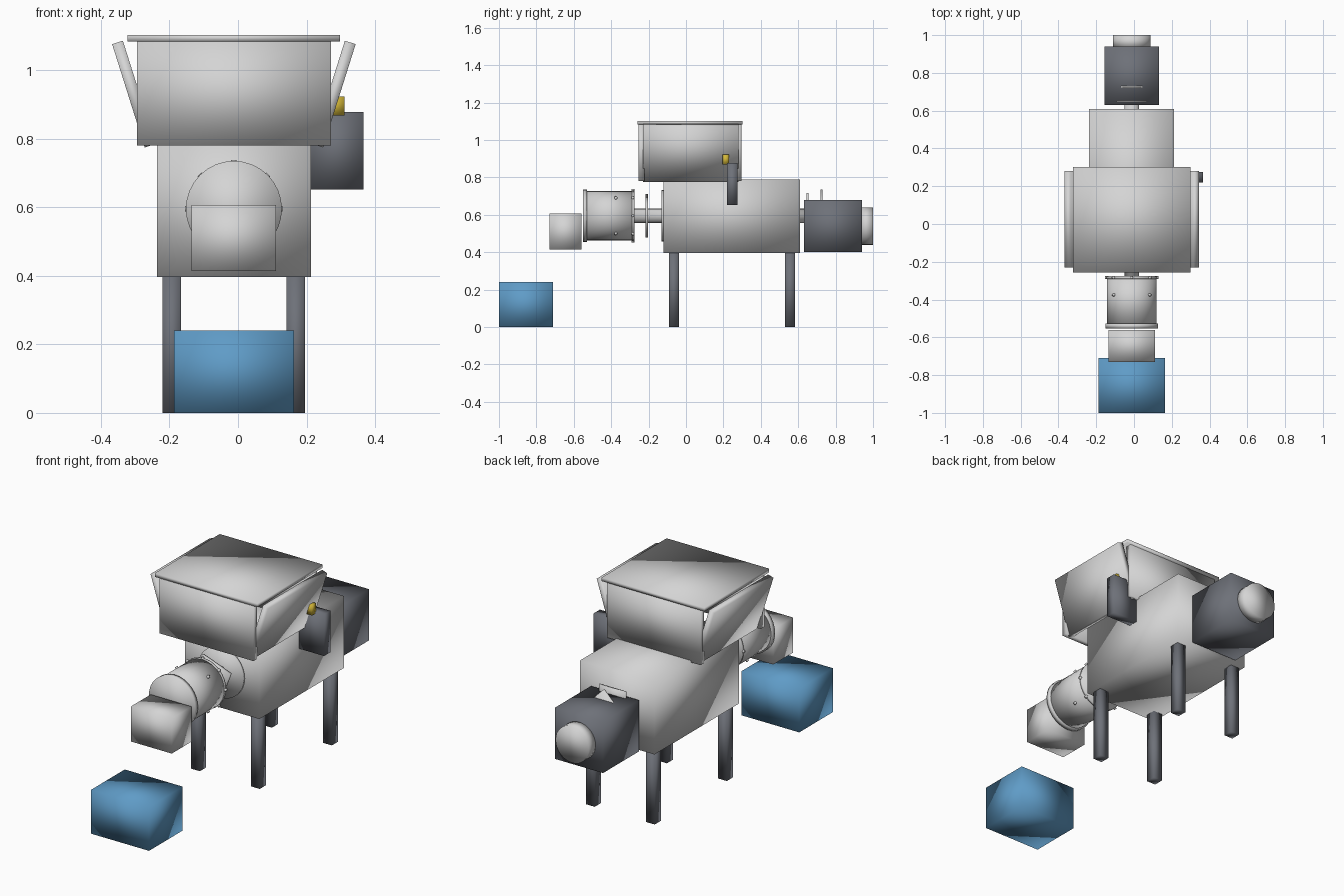
import bpy
import math
from mathutils import Vector

if "Cube" in bpy.data.objects:
    bpy.data.objects.remove(bpy.data.objects["Cube"])

CX = -0.012      # centre line of the machine
AXIS_Z = 0.595   # height of the drive axis


def material(name, rgb):
    m = bpy.data.materials.new(name)
    m.use_nodes = True
    m.diffuse_color = (*rgb, 1)
    m.node_tree.nodes["Principled BSDF"].inputs["Base Color"].default_value = (*rgb, 1)
    return m


steel = material("light steel", (0.66, 0.66, 0.66))
dark = material("dark grey", (0.155, 0.165, 0.19))
blue = material("blue plastic", (0.115, 0.33, 0.57))
yellow = material("yellow knob", (0.65, 0.47, 0.04))


def finish(name, mat, smooth=True):
    ob = bpy.context.object
    ob.name = name
    ob.data.materials.append(mat)
    if smooth:
        bpy.ops.object.shade_smooth()
    return ob


def box(name, x, y, z, mat, turn=(0, 0, 0)):
    """Box from (min, max) ranges, turned about its own centre."""
    mid = [(a + b) / 2 for a, b in (x, y, z)]
    bpy.ops.mesh.primitive_cube_add(size=1, location=mid, rotation=turn)
    ob = bpy.context.object
    ob.scale = [b - a for a, b in (x, y, z)]
    bpy.ops.object.transform_apply(location=False, rotation=False, scale=True)
    return finish(name, mat)


def drum(name, r, y0, y1, z, mat, sides=32):
    """Cylinder lying along y."""
    bpy.ops.mesh.primitive_cylinder_add(vertices=sides, radius=r, depth=y1 - y0,
                                        location=(CX, (y0 + y1) / 2, z),
                                        rotation=(math.pi / 2, 0, 0))
    return finish(name, mat)


def bolts(name, y, r, count, start):
    """Radial bolt heads around the drive axis."""
    for i in range(count):
        a = start + i * math.tau / count
        d = Vector((math.cos(a), 0, math.sin(a)))
        bpy.ops.mesh.primitive_cylinder_add(
            vertices=8, radius=0.008, depth=0.016,
            location=Vector((CX, y, AXIS_Z)) + d * r,
            rotation=d.to_track_quat('Z', 'Y').to_euler())
        finish(f"{name}_{i + 1}", steel)


# Main housing and legs
box("housing", (CX - 0.225, CX + 0.225), (-0.12, 0.61), (0.397, 0.79), steel)
for sx, side in ((-1, "right"), (1, "left")):
    for y, end in ((-0.065, "front"), (0.557, "back")):
        x = CX + sx * 0.181
        box(f"{end}_{side}_leg", (x - 0.027, x + 0.027), (y - 0.027, y + 0.027),
            (0, 0.4), dark)

# Hopper: upright end plates, leaning side plates and a lid
box("hopper_front_plate", (CX - 0.283, CX + 0.283), (-0.254, -0.222), (0.78, 1.085), steel)
box("hopper_back_plate", (CX - 0.283, CX + 0.283), (0.264, 0.296), (0.78, 1.085), steel)
for sx, side in ((-1, "right"), (1, "left")):
    x = CX + sx * 0.292
    box(f"hopper_{side}_plate", (x - 0.0165, x + 0.0165), (-0.23, 0.28),
        (0.772, 1.088), steel, (0, sx * math.radians(17.5), 0))
box("hopper_lid", (CX - 0.31, CX + 0.31), (-0.258, 0.302), (1.083, 1.103), steel)

# Drive shaft, perforated plate and knives
drum("drive_shaft", 0.038, -0.32, 0.66, AXIS_Z, steel, 16)
drum("grinding_plate", 0.137, -0.132, -0.12, AXIS_Z, steel)
box("front_knife", (CX - 0.09, CX + 0.09), (-0.217, -0.202),
    (AXIS_Z - 0.09, AXIS_Z + 0.09), steel, (0, math.radians(20), 0))
box("back_knife", (CX - 0.1, CX + 0.1), (0.72, 0.731),
    (AXIS_Z - 0.1, AXIS_Z + 0.1), steel, (0, math.radians(45), 0))
box("back_plate_tab", (CX - 0.08, CX + 0.08), (0.645, 0.655), (0.62, 0.716), steel)

# Outlet barrel with flanges and bolts
drum("barrel", 0.132, -0.545, -0.275, AXIS_Z, steel)
drum("barrel_front_flange", 0.14, -0.552, -0.528, AXIS_Z, steel)
drum("barrel_back_flange", 0.135, -0.29, -0.277, AXIS_Z, steel)
bolts("barrel_bolt", -0.375, 0.132, 4, math.pi / 4)
bolts("flange_bolt", -0.284, 0.134, 8, 0)

# Outlet block and collecting tub
box("outlet_block", (CX - 0.123, CX + 0.123), (-0.73, -0.56), (0.414, 0.606), steel)
box("collecting_tub", (CX - 0.175, CX + 0.175), (-1.0, -0.71), (0, 0.24), blue)

# Motor with round end cap
box("motor", (CX - 0.145, CX + 0.145), (0.63, 0.94), (0.4, 0.68), dark)
drum("motor_end_cap", 0.1, 0.93, 1.0, 0.54, steel)

# Control box with knob
box("control_box", (0.212, 0.366), (0.22, 0.275), (0.652, 0.878), dark)
box("control_knob", (0.262, 0.31), (0.195, 0.23), (0.868, 0.923), yellow)
